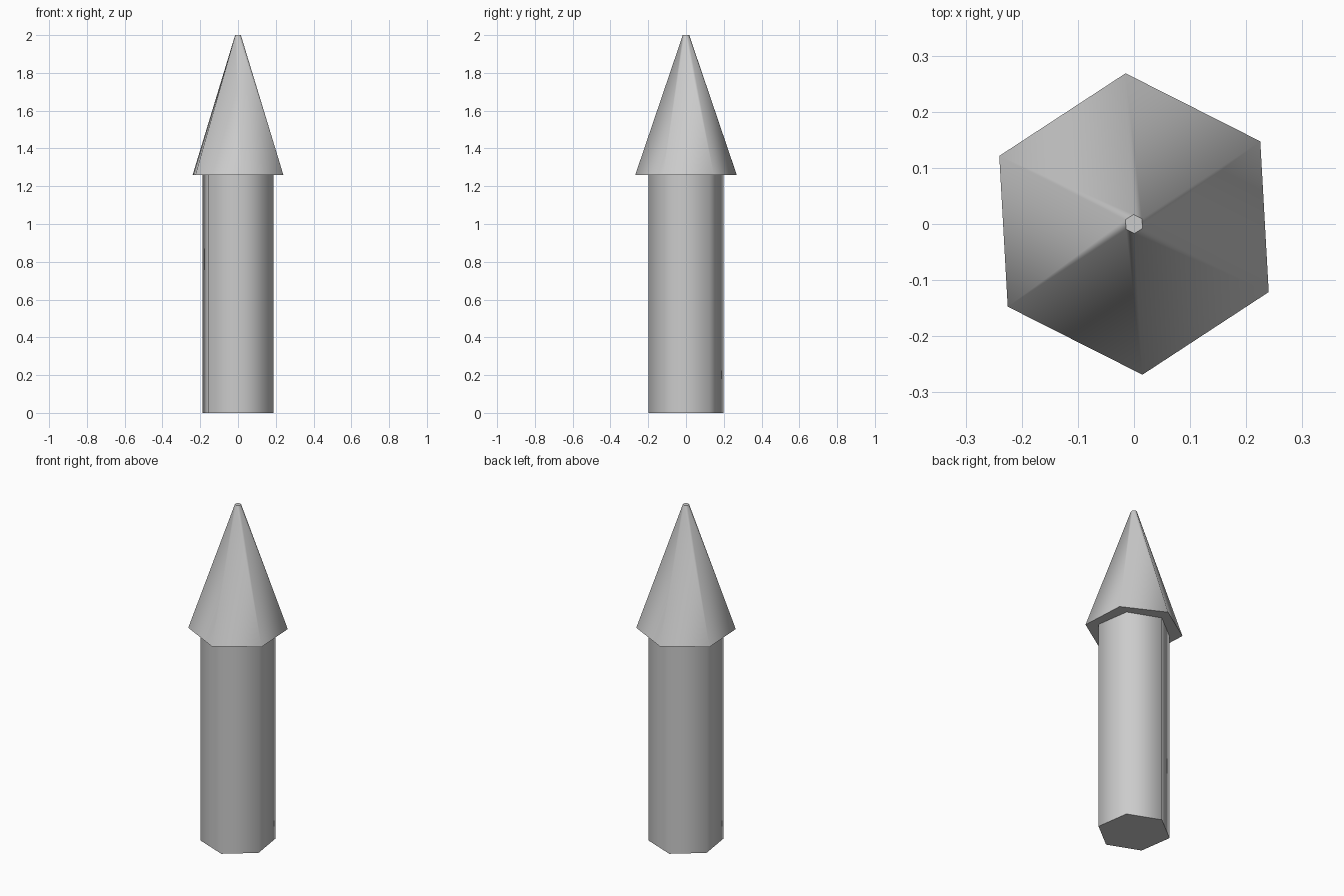
import bpy
import math

if "Cube" in bpy.data.objects:
    bpy.data.objects.remove(bpy.data.objects["Cube"])


def hex_part(name, r_bottom, r_top, z0, z1, turn):
    """Six-sided post or tapered cone with a vertex 'turn' degrees past +y."""
    bpy.ops.mesh.primitive_cone_add(
        vertices=6, radius1=r_bottom, radius2=r_top,
        depth=z1 - z0, location=(0, 0, (z0 + z1) / 2),
        rotation=(0, 0, math.radians(turn)))
    ob = bpy.context.object
    ob.name = name
    bpy.ops.object.transform_apply(location=True, rotation=True, scale=True)
    # sides blend smoothly, end rims stay crisp
    bpy.ops.object.shade_smooth_by_angle(angle=math.radians(65))
    return ob


# straight post
hex_part("post", 0.202, 0.202, 0.0, 1.26, 8.4)
# overhanging pointed cap with a tiny blunt tip
hex_part("pointed_cap", 0.269, 0.017, 1.26, 2.0, 3.2)
